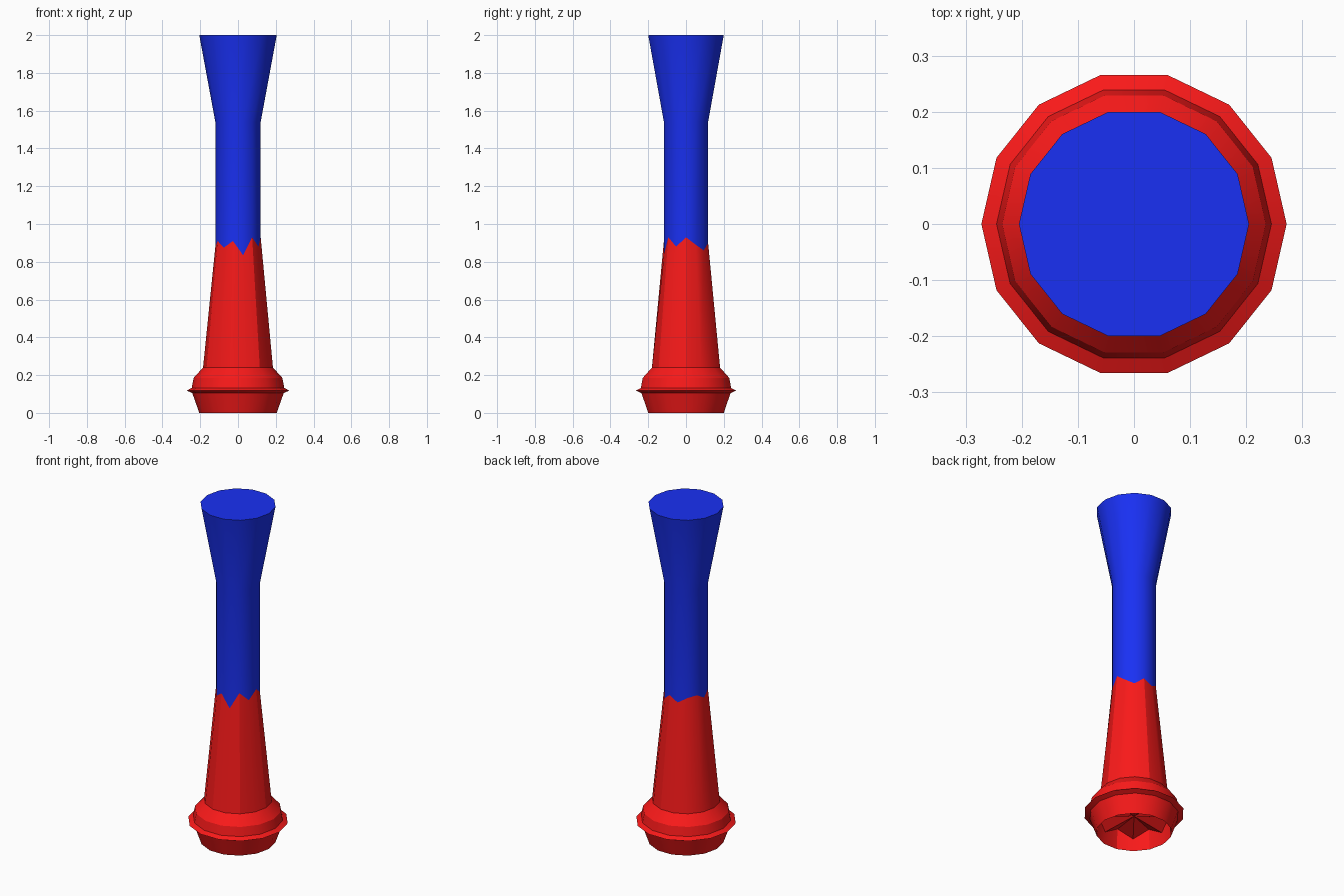
import bpy, bmesh, math

if "Cube" in bpy.data.objects:
    bpy.data.objects.remove(bpy.data.objects["Cube"])

N = 14
# jagged height of the colour break, one value per side
JAG = [.93, .89, .86, .90, .87, .90, .91, .88, .91, .875, .91, .835, .93, .88]


def material(name, rgb):
    m = bpy.data.materials.new(name)
    m.diffuse_color = (*rgb, 1)
    m.use_nodes = True
    m.node_tree.nodes["Principled BSDF"].inputs["Base Color"].default_value = m.diffuse_color
    return m


def lathe(name, profile, mat, cap_top=False, recess=False):
    """Revolve (radius, height) pairs; a height may be a list with one value per side."""
    bm = bmesh.new()
    rings = []
    for r, z in profile:
        ring = []
        for i in range(N):
            a = 2 * math.pi * i / N
            h = z[i] if isinstance(z, list) else z
            ring.append(bm.verts.new((r * math.cos(a), r * math.sin(a), h)))
        rings.append(ring)
    for lo, hi in zip(rings, rings[1:]):
        for i in range(N):
            j = (i + 1) % N
            bm.faces.new((lo[i], lo[j], hi[j], hi[i]))
    if cap_top:
        bm.faces.new(rings[-1])
    if recess:
        # fan closing the hollow underside
        c = bm.verts.new((0, 0, 0.10))
        for i in range(N):
            bm.faces.new((c, rings[0][(i + 1) % N], rings[0][i]))
    me = bpy.data.meshes.new(name)
    bm.to_mesh(me)
    bm.free()
    me.materials.append(mat)
    ob = bpy.data.objects.new(name, me)
    bpy.context.collection.objects.link(ob)
    bpy.ops.object.select_all(action='DESELECT')
    ob.select_set(True)
    bpy.context.view_layer.objects.active = ob
    bpy.ops.object.shade_smooth_by_angle(angle=math.radians(28))
    return ob


red = material("red", (0.95, 0.01, 0.01))
blue = material("blue", (0.01, 0.03, 0.9))

# red base: jagged recess, foot, thin flange, shoulder, tapered sleeve
teeth = [0.07 if i % 2 else 0.12 for i in range(N)]
lathe("base_sleeve", [(.195, teeth), (.205, 0), (.242, .105), (.272, .118), (.245, .132),
                      (.235, .185), (.185, .24), (.12, JAG)], red, recess=True)

# blue shaft flaring to a flat top
lathe("flared_shaft", [(.12, JAG), (.12, 1.54), (.205, 2.0)], blue, cap_top=True)
